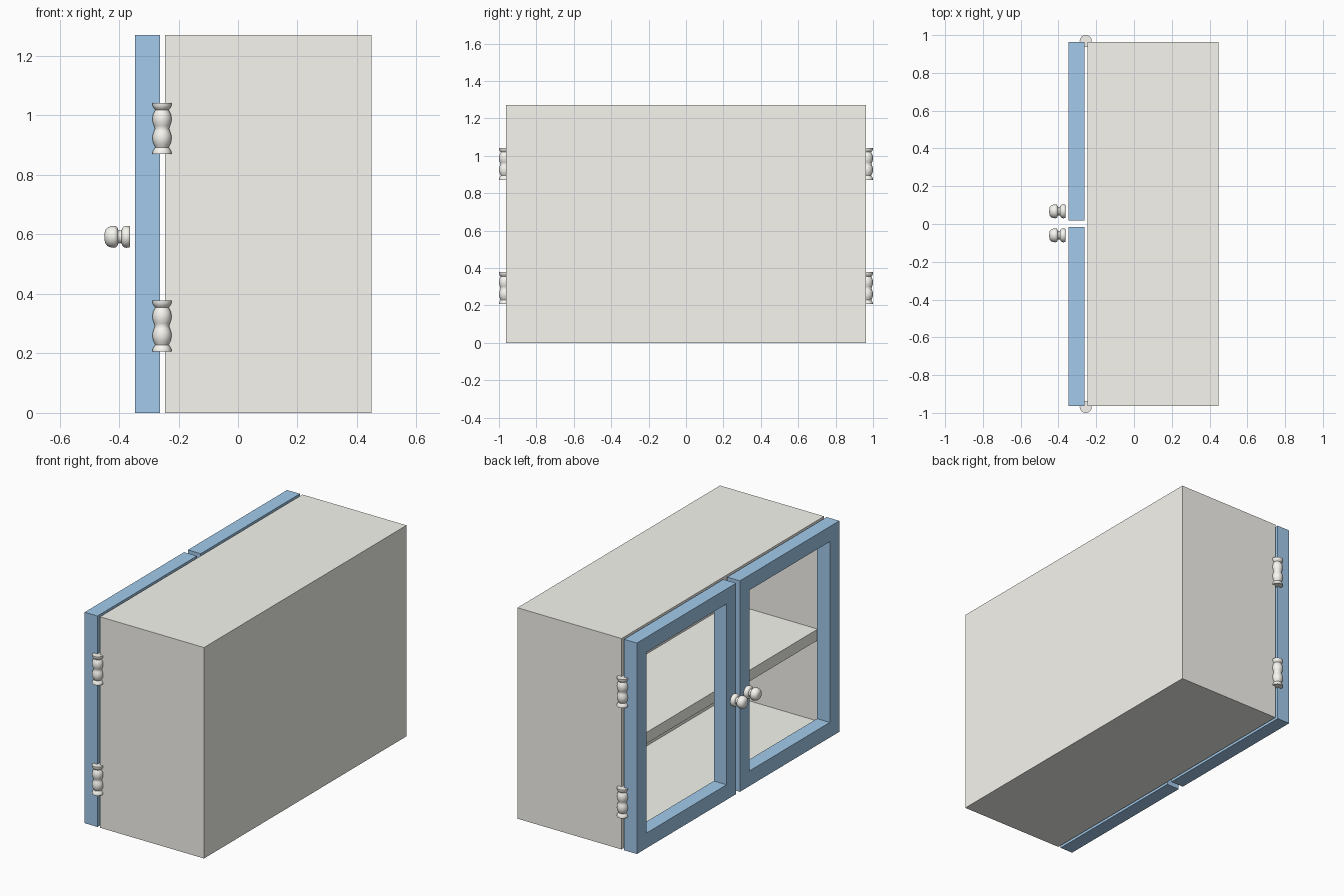
import bpy, bmesh
from math import pi
from mathutils import Vector, Matrix

if "Cube" in bpy.data.objects:
    bpy.data.objects.remove(bpy.data.objects["Cube"])


def material(name, rgb):
    m = bpy.data.materials.new(name)
    m.diffuse_color = (*rgb, 1)
    m.use_nodes = True
    m.node_tree.nodes["Principled BSDF"].inputs["Base Color"].default_value = m.diffuse_color
    return m


blue = material("door_blue", (0.36, 0.59, 0.83))
cream = material("off_white", (0.93, 0.92, 0.87))

H, W = 1.27, 0.963          # cabinet height and half width
FRONT, BACK = -0.245, 0.448  # cabinet depth along x
INNER_BACK = 0.335
WALL = 0.06


def finish(name, bm, mat):
    bmesh.ops.recalc_face_normals(bm, faces=bm.faces)
    mesh = bpy.data.meshes.new(name)
    bm.to_mesh(mesh)
    bm.free()
    ob = bpy.data.objects.new(name, mesh)
    bpy.context.collection.objects.link(ob)
    mesh.materials.append(mat)
    return ob


def box_bm(lo, hi):
    lo, hi = Vector(lo), Vector(hi)
    bm = bmesh.new()
    bmesh.ops.create_cube(bm, size=1)
    for v in bm.verts:
        v.co = Vector([(lo[i] + hi[i]) / 2 + v.co[i] * (hi[i] - lo[i]) for i in range(3)])
    bm.normal_update()
    return bm


def lathe(name, profile, centre, axis_x=False, steps=32):
    """Turn (radius, height) points around z, or around x if axis_x."""
    bm = bmesh.new()
    vs = [bm.verts.new((r, 0, h)) for r, h in profile]
    es = [bm.edges.new(p) for p in zip(vs, vs[1:])]
    bmesh.ops.spin(bm, geom=vs + es, axis=(0, 0, 1), cent=(0, 0, 0),
                   angle=2 * pi, steps=steps, use_duplicate=False)
    bmesh.ops.remove_doubles(bm, verts=bm.verts, dist=1e-5)
    if axis_x:
        bmesh.ops.rotate(bm, verts=bm.verts, cent=(0, 0, 0), matrix=Matrix.Rotation(pi / 2, 3, 'Y'))
    bmesh.ops.translate(bm, verts=bm.verts, vec=centre)
    ob = finish(name, bm, cream)
    bpy.ops.object.select_all(action='DESELECT')
    ob.select_set(True)
    bpy.context.view_layer.objects.active = ob
    bpy.ops.object.shade_smooth_by_angle(angle=0.8)
    return ob


# cabinet shell: box hollowed from the door side
bm = box_bm((FRONT, -W, 0), (BACK, W, H))
face = min(bm.faces, key=lambda f: f.calc_center_median().x)
bmesh.ops.inset_individual(bm, faces=[face], thickness=WALL, use_even_offset=True)
new = bmesh.ops.extrude_discrete_faces(bm, faces=[face])["faces"]
bmesh.ops.translate(bm, verts=new[0].verts, vec=(INNER_BACK - FRONT, 0, 0))
finish("cabinet_body", bm, cream)

# middle shelf
finish("shelf", box_bm((FRONT, -W + WALL, 0.547), (INNER_BACK, W - WALL, 0.614)), cream)


# door frames: rectangular rings with an open middle
def door(name, y0, y1, x0=-0.347, x1=-0.262, t=0.091):
    bm = bmesh.new()
    rings = []
    for x, i in ((x0, 0), (x1, 0), (x1, t), (x0, t)):
        rings.append([bm.verts.new(c) for c in ((x, y0 + i, i), (x, y1 - i, i),
                                                (x, y1 - i, H - i), (x, y0 + i, H - i))])
    for a in range(4):
        p, q = rings[a], rings[(a + 1) % 4]
        for k in range(4):
            n = (k + 1) % 4
            bm.faces.new((p[k], p[n], q[n], q[k]))
    finish(name, bm, blue)


door("door_left", 0.019, W)
door("door_right", -W, -0.017)

# turned hinges, two on each side
hinge = [(0, -0.086), (0.032, -0.086), (0.032, -0.079), (0.028, -0.071), (0.022, -0.063),
         (0.025, -0.057), (0.030, -0.047), (0.032, -0.034), (0.031, -0.021), (0.027, -0.009),
         (0.0235, 0), (0.027, 0.009), (0.031, 0.021), (0.032, 0.034), (0.030, 0.047),
         (0.025, 0.057), (0.022, 0.063), (0.028, 0.069), (0.032, 0.077), (0.032, 0.086), (0, 0.086)]
for side, y in (("left", 0.968), ("right", -0.968)):
    for level, z in (("lower", 0.292), ("upper", 0.956)):
        lathe(f"hinge_{side}_{level}", hinge, (-0.2555, y, z))

# round knobs, turned around x
knob = [(0, -0.044), (0.012, -0.0435), (0.022, -0.041), (0.031, -0.034), (0.036, -0.022),
        (0.037, -0.012), (0.035, -0.004), (0.030, 0.000), (0.023, 0.002), (0.021, 0.008),
        (0.023, 0.014), (0.030, 0.016), (0.035, 0.021), (0.037, 0.030), (0.036, 0.039),
        (0.033, 0.042), (0, 0.042)]
for side, y in (("left", 0.067), ("right", -0.060)):
    lathe(f"knob_{side}", knob, (-0.405, y, 0.592), axis_x=True)
